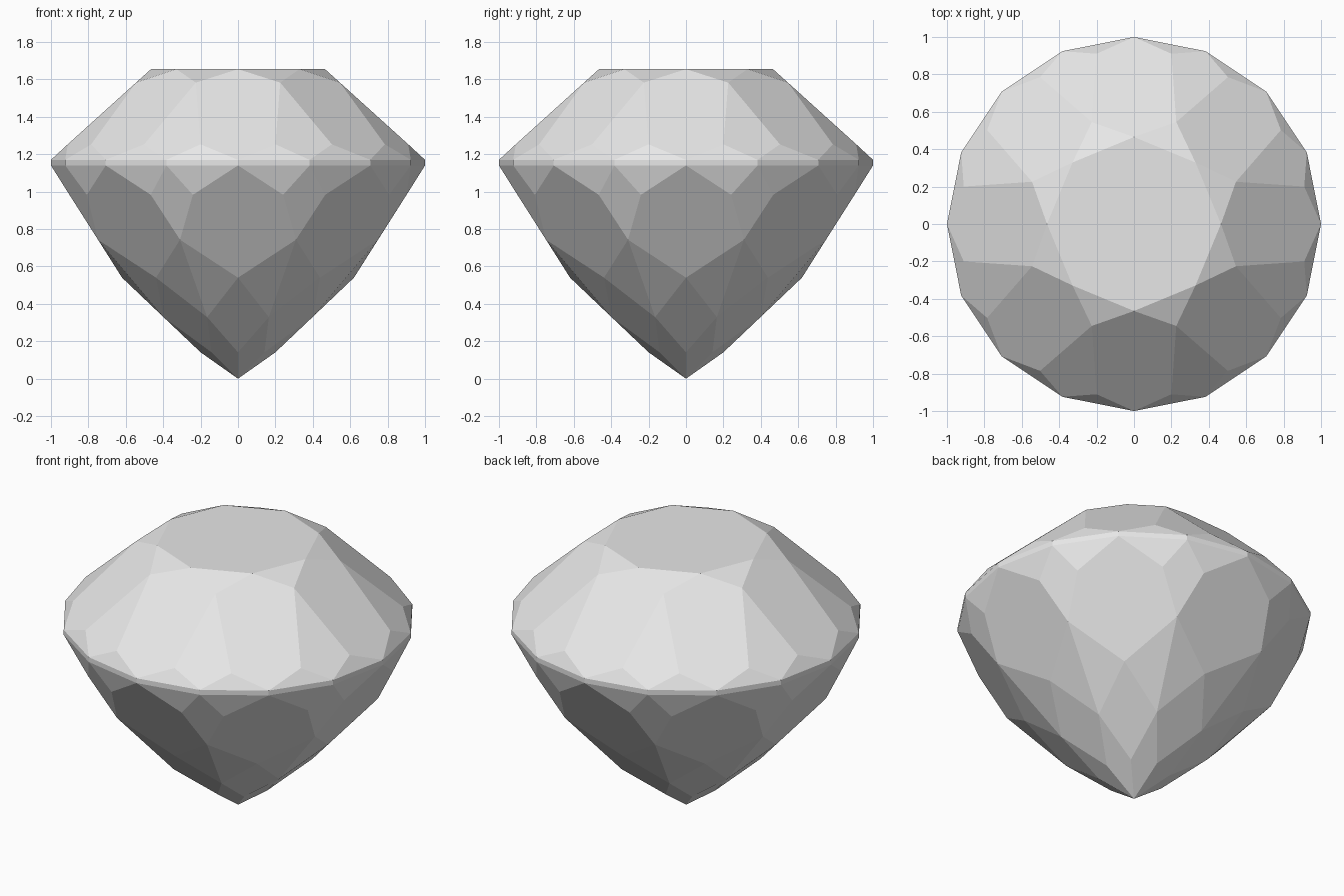
import bpy
import bmesh
from math import cos, sin, radians

cube = bpy.data.objects.get("Cube")
if cube:
    bpy.data.objects.remove(cube, do_unlink=True)

# One eighth of the cut: (angles within the sector, radius, height)
HALF = 22.5
TIERS = [
    ((0,), 0.465, 1.655),              # table corners
    ((HALF,), 0.59, 1.583),            # star facet tips
    ((12.4, 45 - 12.4), 0.932, 1.253), # upper girdle facet tips
    ((0, HALF), 1.0, 1.17),            # girdle top
    ((0, HALF), 1.0, 1.14),            # girdle bottom
    ((15, 45 - 15), 0.933, 0.983),     # lower girdle facet tips
    ((HALF,), 0.81, 0.743),            # pavilion side corners
    ((0,), 0.62, 0.54),                # pavilion main facet tips
    ((HALF,), 0.431, 0.329),           # lower kite corners
    ((0,), 0.2, 0.141),                # lower kite tips
]

# Facet corners repeated around the axis, wrapped in flat facets
bm = bmesh.new()
bm.verts.new((0, 0, 0))
for angles, radius, z in TIERS:
    for sector in range(8):
        for angle in angles:
            a = radians(angle + 45 * sector)
            bm.verts.new((radius * cos(a), radius * sin(a), z))
hull = bmesh.ops.convex_hull(bm, input=bm.verts[:])
loose = [v for v in bm.verts if not v.link_faces]
bmesh.ops.delete(bm, geom=loose, context='VERTS')

# Merge the triangles lying in one facet
bmesh.ops.dissolve_limit(bm, angle_limit=radians(3), verts=bm.verts[:], edges=bm.edges[:])
bmesh.ops.recalc_face_normals(bm, faces=bm.faces[:])

mesh = bpy.data.meshes.new("cut_gem")
bm.to_mesh(mesh)
bm.free()
gem = bpy.data.objects.new("cut_gem", mesh)
bpy.context.collection.objects.link(gem)

# Plain pale grey stone
stone = bpy.data.materials.new("pale_grey")
stone.use_nodes = True
color = (0.8, 0.8, 0.8, 1)
stone.diffuse_color = color
stone.node_tree.nodes["Principled BSDF"].inputs["Base Color"].default_value = color
mesh.materials.append(stone)
